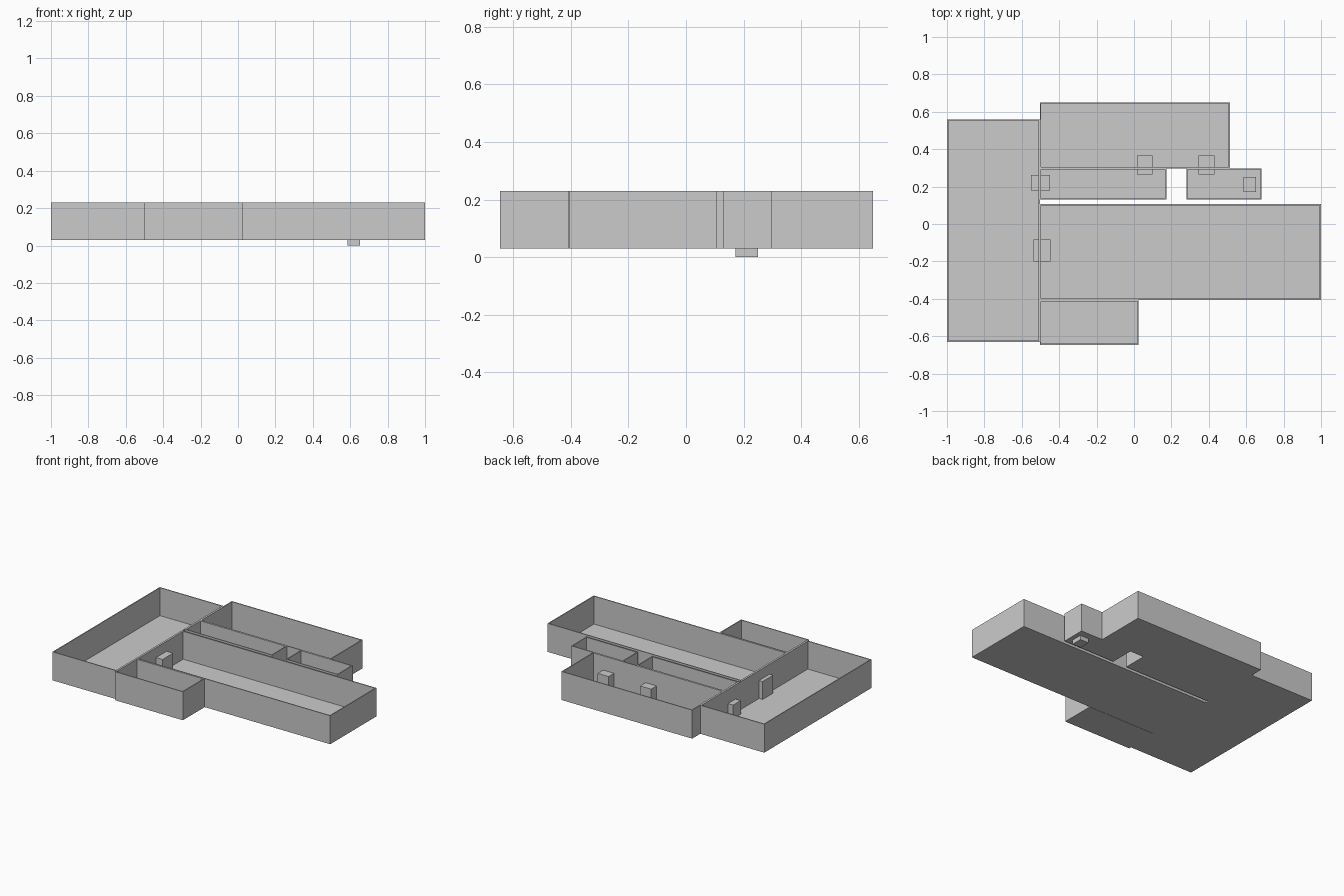
import bpy, bmesh

if "Cube" in bpy.data.objects:
    bpy.data.objects.remove(bpy.data.objects["Cube"])

FLOOR_Z, TOP_Z, WALL, SLAB = 0.03, 0.23, 0.007, 0.004


def add_box(name, x0, x1, y0, y1, z0, z1, hollow=False):
    """Box from its limits; hollow turns it into an open-topped room."""
    bm = bmesh.new()
    bmesh.ops.create_cube(bm, size=1)
    for v in bm.verts:
        v.co.x = x1 if v.co.x > 0 else x0
        v.co.y = y1 if v.co.y > 0 else y0
        v.co.z = z1 if v.co.z > 0 else z0
    bm.normal_update()
    if hollow:
        # inset the top face and push it down to leave walls and a floor
        top = max(bm.faces, key=lambda f: f.calc_center_median().z)
        bmesh.ops.inset_region(bm, faces=[top], thickness=WALL, use_even_offset=True)
        inner = bmesh.ops.extrude_discrete_faces(bm, faces=[top])["faces"][0]
        for v in inner.verts:
            v.co.z = z0 + SLAB
    bmesh.ops.recalc_face_normals(bm, faces=bm.faces)
    mesh = bpy.data.meshes.new(name)
    bm.to_mesh(mesh)
    bm.free()
    obj = bpy.data.objects.new(name, mesh)
    bpy.context.collection.objects.link(obj)
    return obj


# open-topped rooms: x0, x1, y0, y1
rooms = {
    "west_room": (-1.0, -0.503, -0.63, 0.56),
    "north_room": (-0.503, 0.513, 0.298, 0.65),
    "corridor": (-0.503, 0.173, 0.13, 0.298),
    "east_closet": (0.28, 0.683, 0.13, 0.298),
    "main_hall": (-0.503, 1.0, -0.405, 0.107),
    "south_room": (-0.503, 0.025, -0.647, -0.407),
}
for name, limits in rooms.items():
    add_box(name, *limits, FLOOR_Z, TOP_Z, hollow=True)

# door blocks standing through the shared walls: limits plus top height
doors = {
    "door_north_west": (0.015, 0.10, 0.265, 0.365, 0.13),
    "door_north_east": (0.345, 0.43, 0.265, 0.365, 0.13),
    "door_corridor": (-0.55, -0.45, 0.178, 0.263, 0.13),
    "door_main_hall": (-0.537, -0.446, -0.20, -0.083, 0.16),
}
for name, (x0, x1, y0, y1, top) in doors.items():
    add_box(name, x0, x1, y0, y1, FLOOR_Z, top)

# floor hatch hanging below the closet
add_box("floor_hatch", 0.585, 0.652, 0.172, 0.25, 0.0, 0.06)
